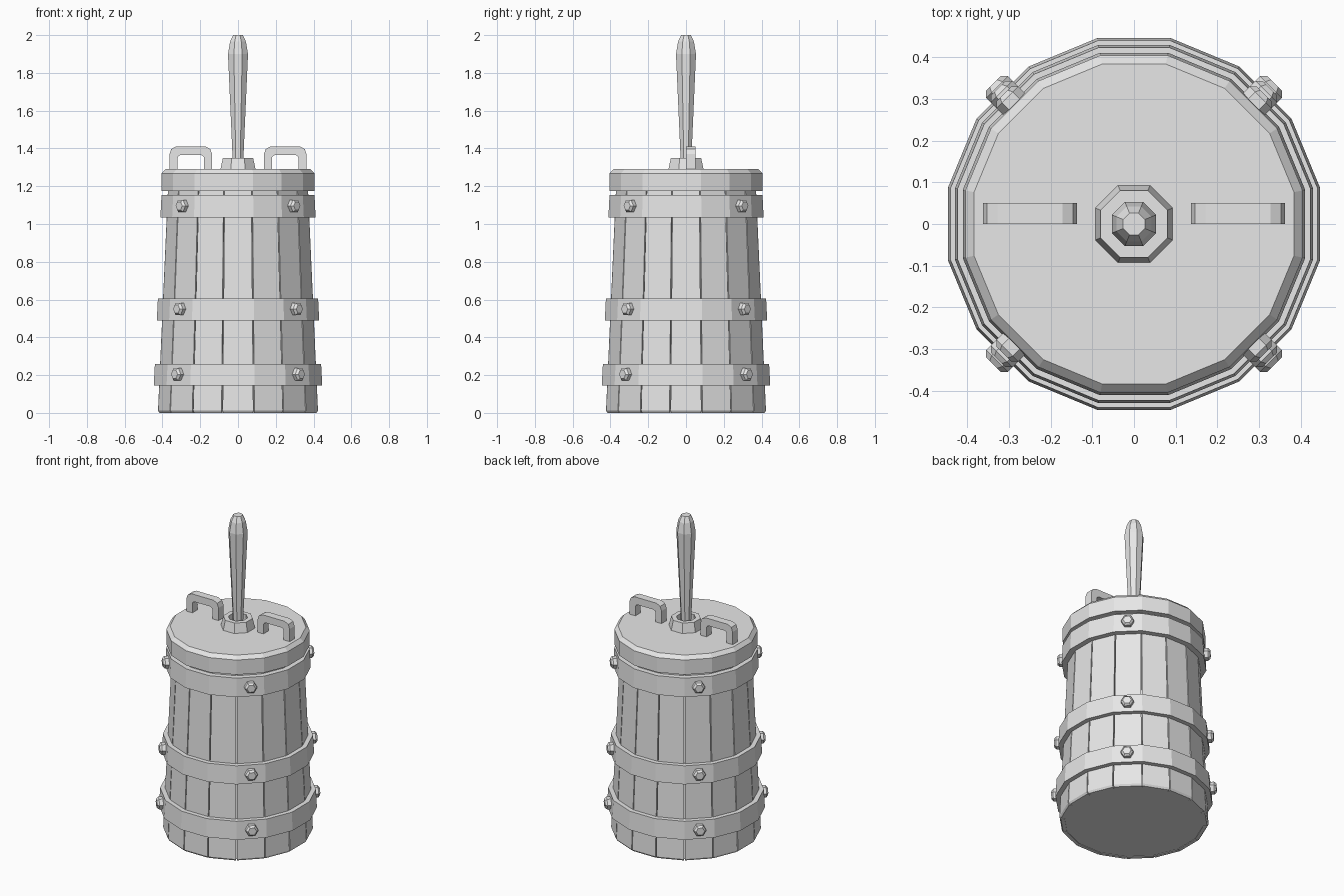
import bpy
import bmesh
import math
from mathutils import Matrix, Vector

if "Cube" in bpy.data.objects:
    bpy.data.objects.remove(bpy.data.objects["Cube"], do_unlink=True)

SIDES = 16
STEP = 2 * math.pi / SIDES
BODY_TOP = 1.2

grey = bpy.data.materials.new("plain grey")
grey.use_nodes = True
grey.diffuse_color = (0.8, 0.8, 0.8, 1)
grey.node_tree.nodes["Principled BSDF"].inputs["Base Color"].default_value = (0.8, 0.8, 0.8, 1)


def finish(name, bm):
    """Turn a bmesh into a flat-shaded grey object."""
    bmesh.ops.recalc_face_normals(bm, faces=bm.faces)
    mesh = bpy.data.meshes.new(name)
    bm.to_mesh(mesh)
    bm.free()
    mesh.materials.append(grey)
    obj = bpy.data.objects.new(name, mesh)
    bpy.context.collection.objects.link(obj)
    return obj


def lathe(name, profile, sides, ring=False):
    """Revolve (apothem, z) pairs with a flat side facing front.
    A ring profile closes on itself; otherwise the ends are capped."""
    bm = bmesh.new()
    grow = 1 / math.cos(math.pi / sides)
    loops = []
    for r, z in profile:
        angles = [(i + 0.5) * 2 * math.pi / sides for i in range(sides)]
        loops.append([bm.verts.new((r * grow * math.cos(a), r * grow * math.sin(a), z))
                      for a in angles])
    pairs = list(zip(loops, loops[1:]))
    if ring:
        pairs.append((loops[-1], loops[0]))
    else:
        bm.faces.new(loops[0])
        bm.faces.new(loops[-1])
    for low, high in pairs:
        for i in range(sides):
            j = (i + 1) % sides
            bm.faces.new((low[i], low[j], high[j], high[i]))
    return finish(name, bm)


def body_radius(z):
    return 0.424 - 0.045 * z


# Inner barrel behind the narrow stave gaps
lathe("barrel_core", [(0.406, 0.003), (body_radius(BODY_TOP) - 0.018, BODY_TOP)], SIDES)

# Separate tapered staves with a small chamfer at the foot
bm = bmesh.new()
for n in range(SIDES):
    turn = Matrix.Rotation(n * STEP, 3, "Z")
    rows = []
    for z, inset in ((0, 0.008), (0.012, 0), (BODY_TOP, 0)):
        outer = body_radius(z) - inset
        inner = body_radius(z) - 0.03
        row = []
        for r, side in ((outer, -1), (outer, 1), (inner, 1), (inner, -1)):
            half = r * math.tan(STEP / 2) - 0.003
            row.append(bm.verts.new(turn @ Vector((r, side * half, z))))
        rows.append(row)
    bm.faces.new(rows[0])
    bm.faces.new(rows[-1])
    for low, high in zip(rows, rows[1:]):
        for i in range(4):
            j = (i + 1) % 4
            bm.faces.new((low[i], low[j], high[j], high[i]))
finish("staves", bm)


# Hoops, each with four chamfered hexagonal bolts
def bolt(name, radius, z, angle):
    bm = bmesh.new()
    loops = []
    for r, out in ((0.037, -0.02), (0.037, 0.022), (0.025, 0.034)):
        loops.append([bm.verts.new((radius + out, r * math.cos(k * math.pi / 3),
                                    r * math.sin(k * math.pi / 3))) for k in range(6)])
    bm.faces.new(loops[0])
    bm.faces.new(loops[-1])
    for low, high in zip(loops, loops[1:]):
        for i in range(6):
            j = (i + 1) % 6
            bm.faces.new((low[i], low[j], high[j], high[i]))
    bm.transform(Matrix.Translation((0, 0, z)) @ Matrix.Rotation(angle, 4, "Z"))
    finish(name, bm)


for label, bottom, top, radius in (("lower", 0.145, 0.26, 0.446),
                                   ("middle", 0.49, 0.605, 0.43),
                                   ("upper", 1.035, 1.153, 0.411)):
    slim = radius - 0.006
    lathe(label + "_hoop", [(radius, bottom), (slim, top),
                            (body_radius(top) - 0.01, top),
                            (body_radius(bottom) - 0.01, bottom)], SIDES, ring=True)
    for k in range(4):
        bolt(f"{label}_bolt_{k + 1}", radius - 0.003, (bottom + top) / 2 + 0.002,
             math.pi / 4 + k * math.pi / 2)

# Lid with a chamfered rim
lathe("lid", [(0.405, 1.175), (0.405, 1.268), (0.384, 1.29)], SIDES)

# Octagonal collar with an open centre, and the plunger rod
lathe("collar", [(0.094, 1.285), (0.08, 1.35), (0.052, 1.35), (0.052, 1.285)], 8, ring=True)
lathe("plunger_rod", [(0.027, 1.285), (0.03, 1.38), (0.053, 1.9), (0.042, 1.965),
                      (0.026, 2.0)], 8)

# Pair of lid handles: half an arch outline, mirrored about its middle
outer = [(0.113, 1.285), (0.113, 1.37), (0.103, 1.397), (0.078, 1.41)]
inner = [(0.071, 1.285), (0.071, 1.348), (0.067, 1.358), (0.057, 1.364)]
for label, middle in (("left", 0.25), ("right", -0.25)):
    bm = bmesh.new()
    outside = outer + [(-x, z) for x, z in reversed(outer)]
    inside = inner + [(-x, z) for x, z in reversed(inner)]
    sections = []
    for (xo, zo), (xi, zi) in zip(outside, inside):
        sections.append([bm.verts.new((middle + x, y, z)) for x, y, z in
                         ((xo, 0, zo), (xo, 0.05, zo), (xi, 0.05, zi), (xi, 0, zi))])
    bm.faces.new(sections[0])
    bm.faces.new(sections[-1])
    for a, b in zip(sections, sections[1:]):
        for i in range(4):
            j = (i + 1) % 4
            bm.faces.new((a[i], a[j], b[j], b[i]))
    finish(label + "_lid_handle", bm)
